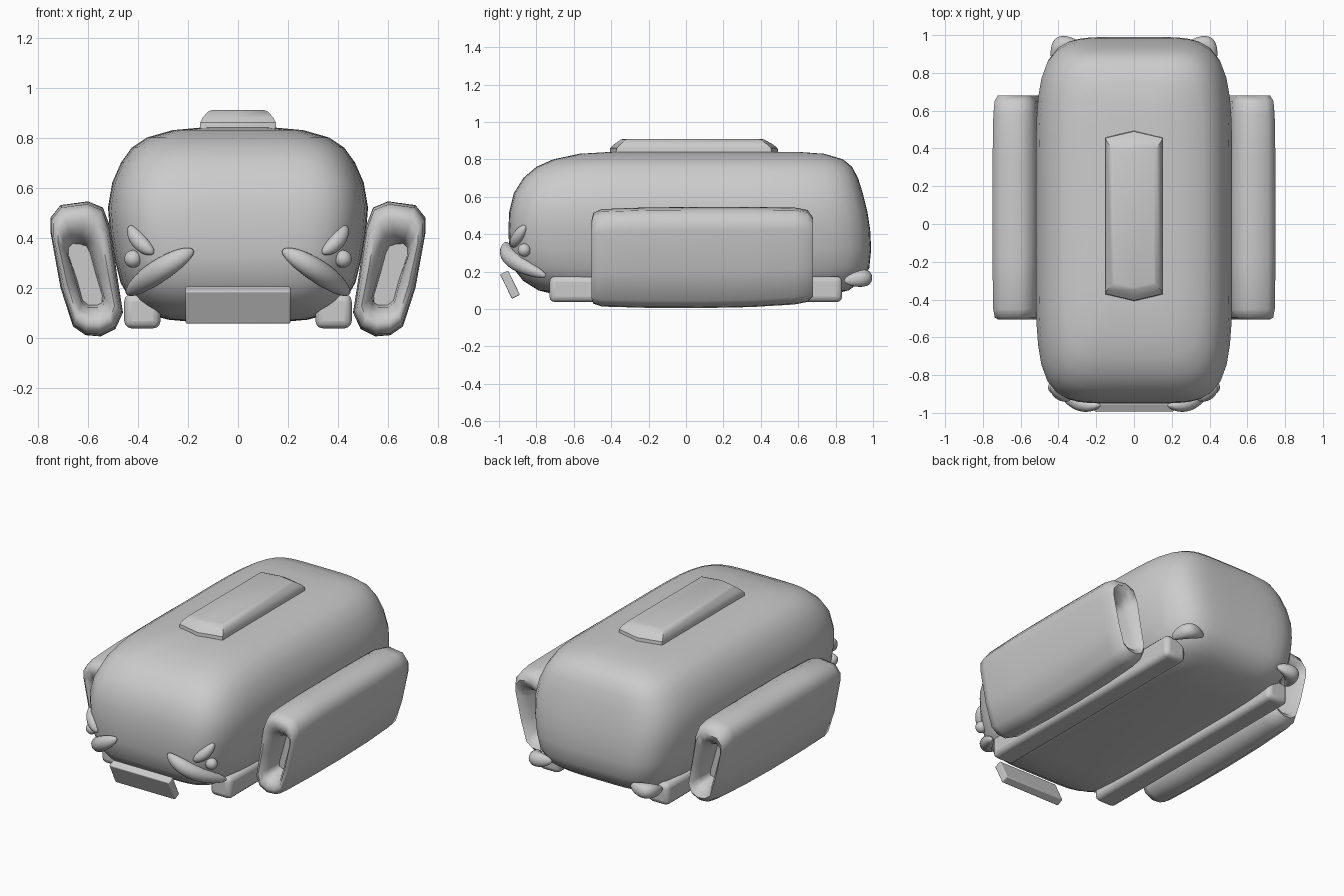
import bpy, bmesh
from math import sin, cos, pi, radians
from mathutils import Vector, Matrix

if "Cube" in bpy.data.objects:
    bpy.data.objects.remove(bpy.data.objects["Cube"])


def finish(bm, name, mirror=False, angle=40, bevel=0):
    bmesh.ops.recalc_face_normals(bm, faces=bm.faces)
    me = bpy.data.meshes.new(name)
    bm.to_mesh(me)
    bm.free()
    me.shade_smooth()
    me.set_sharp_from_angle(angle=radians(angle))
    ob = bpy.data.objects.new(name, me)
    bpy.context.collection.objects.link(ob)
    if bevel:
        m = ob.modifiers.new("Bevel", 'BEVEL')
        m.width, m.segments = bevel, 3
    if mirror:
        ob.modifiers.new("Mirror", 'MIRROR')
    return ob


def loft(rings, name, **kw):
    bm = bmesh.new()
    vs = [[bm.verts.new(p) for p in r] for r in rings]
    n = len(vs[0])
    for a, b in zip(vs, vs[1:]):
        for i in range(n):
            j = (i + 1) % n
            bm.faces.new((a[i], a[j], b[j], b[i]))
    bm.faces.new(vs[0])
    bm.faces.new(vs[-1])
    return finish(bm, name, **kw)


def box(name, lo, hi, bevel, rot=0, **kw):
    lo, hi = Vector(lo), Vector(hi)
    bm = bmesh.new()
    m = (Matrix.Translation((lo + hi) / 2) @ Matrix.Rotation(radians(rot), 4, 'X')
         @ Matrix.Diagonal((*(hi - lo), 1)))
    bmesh.ops.create_cube(bm, size=1, matrix=m)
    return finish(bm, name, bevel=bevel, **kw)


def lamp(name, p0, p1, p2, r, depth):
    """Ellipsoid bent along a curve, hugging the body corner."""
    p0, p1, p2 = Vector(p0), Vector(p1), Vector(p2)
    tan = (p2 - p0).normalized()
    out = Vector((p1.x, p1.y, 0)).normalized()
    side = tan.cross(out).normalized()
    out = side.cross(tan)
    ctrl = 2 * p1 - (p0 + p2) / 2
    bm = bmesh.new()
    bmesh.ops.create_uvsphere(bm, u_segments=20, v_segments=16, radius=1)
    for v in bm.verts:
        t = (v.co.z + 1) / 2
        c = p0 * (1 - t) ** 2 + ctrl * 2 * t * (1 - t) + p2 * t * t
        v.co = c + side * v.co.x * r + out * v.co.y * depth
    return finish(bm, name, mirror=True, angle=80)


# Body: rounded rectangles stacked in z (z, half width, front y, back y)
levels = [(.06, .15, -.55, .60), (.072, .28, -.68, .76), (.10, .38, -.79, .87),
          (.15, .43, -.87, .94), (.22, .47, -.925, .98), (.32, .495, -.945, .99),
          (.42, .512, -.95, .985), (.52, .52, -.945, .97), (.62, .503, -.92, .945),
          (.70, .468, -.87, .92), (.76, .425, -.80, .888), (.80, .365, -.71, .84),
          (.83, .26, -.57, .74), (.84, .15, -.40, .60)]
N, E = 72, 5.5
rings = []
for z, hx, yf, yb in levels:
    ring = []
    for i in range(N):
        a = 2 * pi * i / N
        r = (abs(cos(a)) ** E + abs(sin(a)) ** E) ** (-1 / E)
        ring.append((hx * r * cos(a), (yf + yb) / 2 + (yb - yf) / 2 * r * sin(a), z))
    rings.append(ring)
loft(rings, "body", angle=60)

# Side pods: slanted tubes with recessed slots at both ends
outer = [(.60, .545), (.54, .52), (.51, .44), (.485, .26), (.46, .10), (.49, .035),
         (.55, .005), (.61, .01), (.66, .045), (.71, .20), (.75, .42), (.75, .48), (.71, .53)]
inner = [(.63, .39), (.60, .38), (.585, .35), (.56, .25), (.535, .16), (.54, .13),
         (.56, .12), (.60, .12), (.625, .14), (.65, .23), (.685, .34), (.685, .37), (.665, .39)]
stations = [(-.36, -.1, 0), (-.44, 0, 0), (-.485, .25, 0), (-.505, .55, 0), (-.495, .8, 0),
            (-.45, .93, 0), (-.2, .99, 0), (.08, 1, 0), (.35, .98, .003), (.58, .92, .01),
            (.65, .82, .012), (.68, .55, .012), (.66, .25, .01), (.61, 0, .01), (.53, -.1, .01)]
loft([[(b[0] + (a[0] - b[0]) * t, y, b[1] + (a[1] - b[1]) * t + dz)
       for a, b in zip(outer, inner)] for y, t, dz in stations],
     "side_pod", mirror=True, angle=60)

# Underside rails
box("under_rail", (.31, -.73, .037), (.455, .835, .175), .03, mirror=True)

# Roof box with pointed ends (z, half width, corner and tip y values)
loft([[(w, c0, z), (w, c1, z), (0, t1, z), (-w, c1, z), (-w, c0, z), (0, t0, z)]
      for z, w, t0, c0, c1, t1 in [(.80, .153, -.413, -.375, .46, .50),
                                   (.86, .151, -.405, -.37, .455, .49),
                                   (.88, .142, -.385, -.35, .435, .465),
                                   (.905, .118, -.35, -.325, .40, .42),
                                   (.91, .105, -.335, -.31, .385, .405)]],
     "roof_box", angle=35)

# Front plate, tilted
box("front_plate", (-.21, -.965, .058), (.21, -.917, .203), .006, rot=26)

# Lamps at the front and rear corners
lamp("front_lamp", (.18, -.965, .35), (.32, -.925, .265), (.445, -.75, .175), .046, .045)
lamp("upper_lamp", (.34, -.93, .335), (.395, -.90, .385), (.435, -.86, .445), .032, .03)
lamp("round_lamp", (.42, -.865, .28), (.42, -.865, .315), (.42, -.865, .35), .035, .035)
lamp("rear_lamp", (.28, .955, .175), (.385, .948, .165), (.43, .85, .15), .045, .045)
